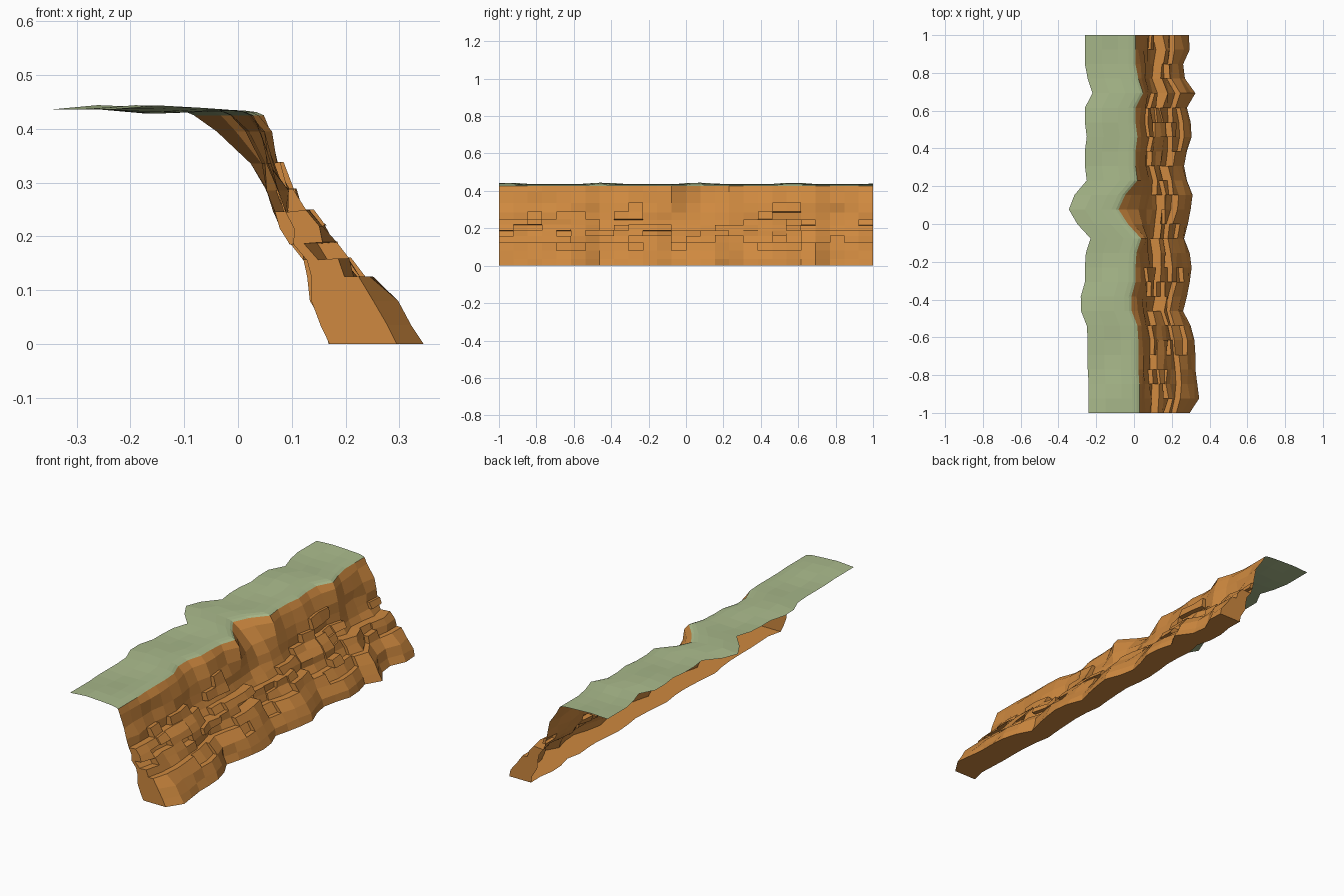
import bpy, random
from math import sin

if "Cube" in bpy.data.objects:
    bpy.data.objects.remove(bpy.data.objects["Cube"])
random.seed(11)

N = 26                                    # columns along the cliff
ys = [-1 + 2 * i / N for i in range(N + 1)]


def curve(pts, t):
    """Piecewise linear lookup."""
    if t <= pts[0][0]:
        return pts[0][1]
    for (a, u), (b, v) in zip(pts, pts[1:]):
        if t <= b:
            return u + (v - u) * (t - a) / (b - a)
    return pts[-1][1]


def make(name, verts, faces, color):
    me = bpy.data.meshes.new(name)
    me.from_pydata(verts, [], faces)
    me.update()
    mat = bpy.data.materials.new(name + "_colour")
    mat.diffuse_color = (*color, 1)
    mat.use_nodes = True
    mat.node_tree.nodes["Principled BSDF"].inputs["Base Color"].default_value = mat.diffuse_color
    me.materials.append(mat)
    ob = bpy.data.objects.new(name, me)
    bpy.context.collection.objects.link(ob)
    return ob


# plan outlines from y = -1 to y = 1: cliff rim and cliff foot
rim = [.02, .02, .02, .015, .015, .015, .01, -.02, -.022, 0, 0, .005, .03, -.04,
       -.09, -.055, .01, 0, 0, .01, 0, 0, .04, .015, 0, 0, 0]
foot = [.295, .345, .335, .325, .325, .32, .30, .26, .28, .295, .305, .295, .265, .285,
        .30, .31, .28, .265, .28, .305, .30, .28, .325, .27, .26, .295, .29]

# rock section: row heights, inner face, rim influence and ledge thickness
rows = [0, .035, .08, .125, .155, .185, .215, .245, .285, .335, .395, .425]
inner = [(0, .17), (.08, .142), (.125, .132), (.2, .103), (.25, .078), (.3, .068),
         (.35, .056), (.395, .038), (.425, .02)]
rim_w = [(.2, 0), (.29, .2), (.34, .4), (.395, .85), (.425, 1)]
thick = [(0, .12), (.04, .125), (.08, .115), (.125, .088), (.2, .074), (.25, .052),
         (.3, .032), (.395, .02)]
M = len(rows) - 1

# how far each cell stands out: low tier, middle tier, bare upper face
L = [[0.0] * M for _ in range(N)]
i = 0
while i < N:
    w = random.choice([1, 2, 2, 3])
    low, mid = random.choice([3, 3, 3, 4]), random.choice([5, 6, 7, 7])
    if i < 6:                             # the near end has a low, even shelf
        low, mid = 3, 7
    depth = random.choice([.5, .6, .7])
    for c in range(i, min(N, i + w)):
        for j in range(M):
            L[c][j] = 1.0 if j < low else depth if j < mid else 0.0
    i += w


def block(c0, j0, w, h, d):
    for c in range(c0, min(N, c0 + w)):
        for j in range(j0, min(M, j0 + h)):
            L[c][j] = d


# scattered blocks and notches
for _ in range(14):
    block(random.randrange(N), random.randint(4, 6), random.randint(1, 2), 1,
          random.choice([.25, .4, .85]))
for _ in range(6):
    block(random.randrange(N), random.randint(7, 8), random.randint(1, 2), 1, .6)
for _ in range(6):
    block(random.randrange(N), 2, random.randint(1, 2), 1, .8)

jit = [[random.uniform(-.009, .009) for _ in rows] for _ in ys]
verts, faces, index = [], [], {}


def vert(i, j, lev):
    key = (i, j, round(lev, 2))
    if key not in index:
        z, f = rows[j], foot[i] - .295
        fade = max(0, 1 - z / .2)
        x = curve(inner, z) + curve(rim_w, z) * (rim[i] - .01)
        x += f * .35 * fade
        if j == M:
            x = rim[i] + .008
        elif 0 < j:
            x += jit[i][j] + .35 * f * (1 - fade) * (z < .3)
        x += lev * (curve(thick, z) + f * .65 * fade)
        if j == 0 and lev == 1:
            x = foot[i]
        index[key] = len(verts)
        verts.append((x, ys[i], z + (.006 * lev if 3 < j < M else 0)))
    return index[key]


def level(i, j):
    return L[i][j] if 0 <= i < N and 0 <= j < M else 0.0


# rock face cells
for i in range(N):
    for j in range(M):
        d = L[i][j]
        faces.append([vert(i, j, d), vert(i + 1, j, d), vert(i + 1, j + 1, d), vert(i, j + 1, d)])
# ledges, undersides and foot
for i in range(N):
    for j in range(M + 1):
        a, b = level(i, j - 1), level(i, j)
        if a != b:
            faces.append([vert(i, j, a), vert(i + 1, j, a), vert(i + 1, j, b), vert(i, j, b)])
# block sides and end walls
for i in range(N + 1):
    for j in range(M):
        a, b = level(i - 1, j), level(i, j)
        if a != b:
            faces.append([vert(i, j, b), vert(i, j + 1, b), vert(i, j + 1, a), vert(i, j, a)])
make("rock_face", verts, faces, (.62, .25, .05))

# grass strip following the rim, with a small rounded lip
offs = [(-.26, .436), (-.17, .436), (-.085, .435), (-.03, .434), (-.006, .431), (.008, .425)]
K = len(offs)
gv = []
for i, y in enumerate(ys):
    for k, (dx, z) in enumerate(offs):
        bump = .008 * sin(i * .95 + 1) * (0, 1, .5, .1, 0, 0)[k]
        gv.append((max(-.345, rim[i] + dx), y, z + bump))
gf = [[i * K + k, (i + 1) * K + k, (i + 1) * K + k + 1, i * K + k + 1][::-1]
      for i in range(N) for k in range(K - 1)]
make("grass_top", gv, gf, (.40, .49, .26))
